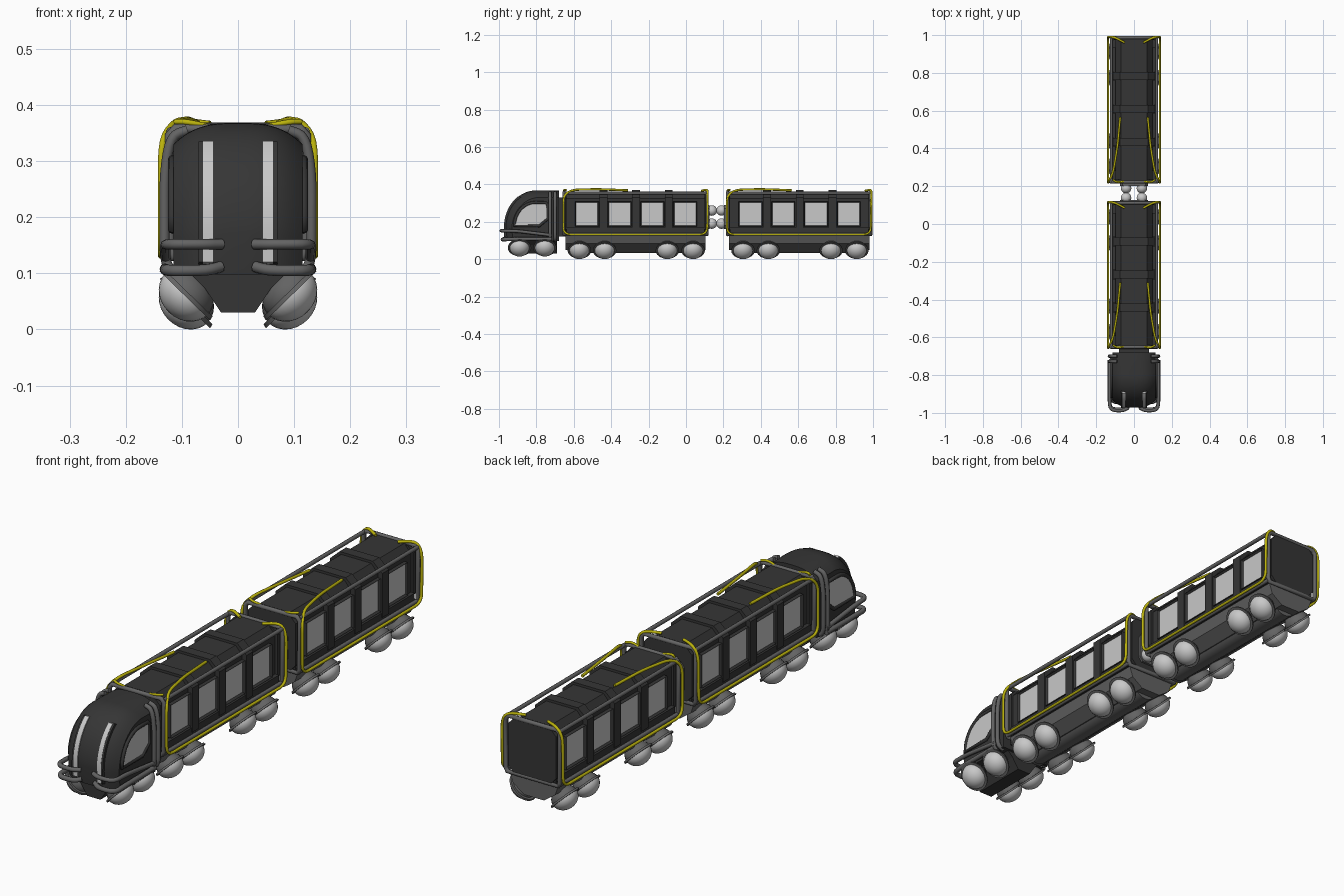
import bpy, bmesh, math
from mathutils import Vector, Matrix

if "Cube" in bpy.data.objects:
    bpy.data.objects.remove(bpy.data.objects["Cube"])

def mat(name, r, g, b):
    m = bpy.data.materials.new(name)
    m.diffuse_color = (r, g, b, 1)
    m.use_nodes = True
    m.node_tree.nodes["Principled BSDF"].inputs["Base Color"].default_value = m.diffuse_color
    return m

DARK = mat("charcoal", 0.036, 0.036, 0.036)
GREY = mat("mid grey", 0.125, 0.125, 0.125)
LIGHT = mat("pale grey", 0.58, 0.58, 0.58)
YELLOW = mat("dark yellow", 0.50, 0.45, 0.004)

def finish(bm, name, mats, smooth=True):
    bmesh.ops.recalc_face_normals(bm, faces=bm.faces)
    me = bpy.data.meshes.new(name)
    bm.to_mesh(me)
    bm.free()
    ob = bpy.data.objects.new(name, me)
    bpy.context.collection.objects.link(ob)
    for m in mats:
        me.materials.append(m)
    if smooth:
        bpy.ops.object.select_all(action='DESELECT')
        ob.select_set(True)
        bpy.context.view_layer.objects.active = ob
        bpy.ops.object.shade_smooth_by_angle(angle=math.radians(35))
    return ob

def loft(name, rings, m, smooth=True):
    """Join equal closed rings of points and cap both ends."""
    bm = bmesh.new()
    vs = [[bm.verts.new(p) for p in r] for r in rings]
    n = len(vs[0])
    for a, b in zip(vs, vs[1:]):
        for i in range(n):
            bm.faces.new((a[i], a[(i + 1) % n], b[(i + 1) % n], b[i]))
    bm.faces.new(vs[0])
    bm.faces.new(vs[-1])
    return finish(bm, name, [m], smooth)

def prism_y(name, pts, y0, y1, m):
    return loft(name, [[(x, y, z) for x, z in pts] for y in (y0, y1)], m, False)

def prism_x(name, pts, x0, x1, m):
    return loft(name, [[(x, y, z) for y, z in pts] for x in (x0, x1)], m)

def mirrored(half):
    return half + [(-x, z) for x, z in reversed(half)]

def rounded(pts, r):
    pts = [Vector(p) for p in pts]
    out = [pts[0]]
    for a, b, c in zip(pts, pts[1:], pts[2:]):
        p = b + (a - b).normalized() * min(r, (a - b).length * .48)
        q = b + (c - b).normalized() * min(r, (c - b).length * .48)
        out += [p.lerp(b, t).lerp(b.lerp(q, t), t) for t in (0, .25, .5, .75, 1)]
    return out + [pts[-1]]

def tube(name, pts, rad, m, r=0.03, closed=False):
    cu = bpy.data.curves.new(name, 'CURVE')
    cu.dimensions = '3D'
    cu.bevel_depth = rad
    cu.bevel_resolution = 2
    cu.use_fill_caps = True
    path = [Vector(p) for p in pts] if closed else rounded(pts, r)
    sp = cu.splines.new('POLY')
    sp.points.add(len(path) - 1)
    for p, v in zip(sp.points, path):
        p.co = (*v, 1)
    sp.use_cyclic_u = closed
    cu.materials.append(m)
    ob = bpy.data.objects.new(name, cu)
    bpy.context.collection.objects.link(ob)
    return ob

def ball(name, loc, rad, m):
    bm = bmesh.new()
    bmesh.ops.create_uvsphere(bm, u_segments=20, v_segments=12, radius=rad)
    bmesh.ops.translate(bm, verts=bm.verts, vec=loc)
    finish(bm, name, [m])

def wheel(s, y, z):
    """Ball in a tilted rim: pale outer dome, grey inner cup."""
    axis = Vector((s * .7, 0, -.72)).normalized()
    M = Matrix.Translation((s * .092, y, z)) @ axis.to_track_quat('Z', 'Y').to_matrix().to_4x4()
    bm = bmesh.new()
    bmesh.ops.create_uvsphere(bm, u_segments=24, v_segments=14, radius=.053)
    for f in bm.faces:
        f.material_index = 0 if f.calc_center_median().z > 0 else 1
    for v in bm.verts:
        v.co.z *= .85
    bm.transform(M)
    finish(bm, "wheel_ball", [LIGHT, GREY])
    bm = bmesh.new()
    bmesh.ops.create_cone(bm, cap_ends=True, segments=24, radius1=.061, radius2=.063, depth=.008)
    bm.transform(M)
    finish(bm, "wheel_rim", [GREY])

def window(s, y):
    """Dark frame box with a sunk pale pane on the outer face."""
    bm = bmesh.new()
    bmesh.ops.create_cube(bm, size=1)
    for v in bm.verts:
        v.co = (s * .103 + v.co.x * .022, y + v.co.y * .128, .242 + v.co.z * .135)
    bm.normal_update()
    pane = [f for f in bm.faces if f.normal.x * s > .9]
    bmesh.ops.inset_region(bm, faces=pane, thickness=.009)
    bmesh.ops.translate(bm, verts=pane[0].verts, vec=(-s * .008, 0, 0))
    pane[0].material_index = 1
    finish(bm, "car_window", [DARK, LIGHT], False)

def car(yc):
    # body, chassis and belly tank
    prism_y("car_body", mirrored([(.098, .13), (.098, .325), (.068, .359)]), yc - .375, yc + .375, DARK)
    prism_y("car_chassis", mirrored([(.11, .128), (.095, .085), (.045, .05)]), yc - .375, yc + .375, GREY)
    arc = [(.062 * math.cos(a), .1 - .067 * math.sin(a)) for a in [i * math.pi / 12 for i in range(13)]]
    loft("belly_tank", [[(x, yc + y, z) for x, z in arc] for y in (-.34, .34)], GREY)
    # roof bands with side posts
    for dy in (-.172, .003, .178):
        prism_y("roof_band", mirrored([(.118, .15), (.118, .33), (.075, .369)]), yc + dy - .021, yc + dy + .021, DARK)
    for e in (-1, 1):
        # end frame and dark octagonal end panel
        y = yc + e * .382
        tube("end_frame", [(-.115, y, .13), (.115, y, .13), (.122, y, .145), (.122, y, .345),
                           (.11, y, .358), (-.11, y, .358), (-.122, y, .345), (-.122, y, .145)], .009, GREY, closed=True)
        octagon = mirrored([(.085, .135), (.108, .16), (.108, .33), (.085, .354)])
        prism_y("end_panel", octagon, yc + e * .37, yc + e * .387, DARK)
    for s in (-1, 1):
        # frame rails
        for z in (.135, .353):
            tube("frame_rail", [(s * .12, yc - .382, z), (s * .12, yc + .382, z)], .008, GREY)
        prism_y("lower_panel", [(s * .098, .14), (s * .115, .14), (s * .115, .168), (s * .098, .168)],
                yc - .37, yc + .37, DARK)
        for dy in (-.26, -.085, .09, .265):
            window(s, yc + dy)
        for dy in (-.30, -.165, .17, .308):
            wheel(s, yc + dy, .049)
        # yellow cable: roof, front corner, sill, rear corner
        pts = [(.073, -.04, .368), (.088, -.2, .374), (.112, -.34, .371), (.137, -.386, .34), (.137, -.386, .132),
               (.137, .383, .132), (.137, .386, .34), (.108, .386, .373), (.05, .355, .366)]
        tube("yellow_cable", [(s * x, yc + y, z) for x, y, z in pts], .006, YELLOW, .04)
        tube("cable_stub", [(s * .112, yc - .37, .37), (s * .09, yc - .385, .37), (s * .055, yc - .38, .362)], .005, YELLOW)

car(-.27)
car(.605)

# coupling balls between the cars
for y, y2 in ((.138, .115), (.19, .215)):
    for s in (-1, 1):
        for z in (.19, .26):
            ball("coupling_ball", (s * .042, y, z), .028, LIGHT)
    prism_y("coupling_plate", mirrored([(.06, .16), (.075, .18), (.075, .27), (.06, .29)]), y2, (y + y2) / 2, GREY)

# cab shell: side profile lofted across x, shrinking toward the sides
N = 16
nose = [(-.80 - .172 * math.cos(i * math.pi / 2 / N), .17 + .198 * math.sin(i * math.pi / 2 / N)) for i in range(N + 1)]
profile = [(-.965, .098)] + nose + [(-.68, .366), (-.68, .098)]

def cab_ring(x, extra=1.0):
    k = (1 - .14 * (abs(x) / .115) ** 3) * extra
    return [(x, -.68 + (y + .68) * k, .098 + (z - .098) * k) for y, z in profile]

loft("cab_shell", [cab_ring(-.115 + .23 * i / 20) for i in range(21)], DARK)
prism_y("cab_chassis", mirrored([(.10, .115), (.06, .075), (.03, .03)]), -.93, -.69, DARK)
prism_y("cab_link", mirrored([(.08, .12), (.08, .33)]), -.69, -.64, DARK)

for s in (-1, 1):
    # pale nose strips with a dark rib beside each
    for x, w, k, m in ((.053, .009, 1.02, LIGHT), (.066, .004, 1.03, DARK)):
        outer = [(y, z) for _, y, z in cab_ring(x, k) if y < -.8 and z < .345 and z > .11]
        outer = [(outer[0][0], .12)] + outer
        prism_x("nose_strip", outer + [(y + .03, z - .008) for y, z in reversed(outer)], s * (x - w), s * (x + w), m)
    # cab side window and its surround
    pane = [(-.805 - .112 * math.cos(t), .178 + .125 * math.sin(t)) for t in [i * math.pi / 16 for i in range(9)]]
    pane += [(-.75, .302), (-.74, .29), (-.74, .215), (-.785, .178)]
    prism_x("cab_window", pane, s * .112, s * .119, LIGHT)
    tube("window_surround", [(s * .117, y, z) for y, z in pane], .008, DARK, closed=True)
    # double rear hoop
    for y in (-.70, -.727):
        tube("cab_hoop", [(s * .09, y, .355), (s * .12, y, .345), (s * .131, y, .28), (s * .131, y, .11), (s * .10, y, .10)],
             .009, GREY, .04)
    # wrap-around bumpers
    tube("upper_bumper", [(s * .028, -.972, .152), (s * .06, -.99, .152), (s * .128, -.985, .152), (s * .13, -.9, .15),
                          (s * .129, -.72, .128)], .009, GREY)
    tube("lower_bumper", [(s * .03, -.965, .112), (s * .055, -.982, .105), (s * .128, -.98, .105), (s * .13, -.9, .108),
                          (s * .129, -.72, .108)], .010, GREY)
    for y in (-.89, -.755):
        wheel(s, y, .063)
